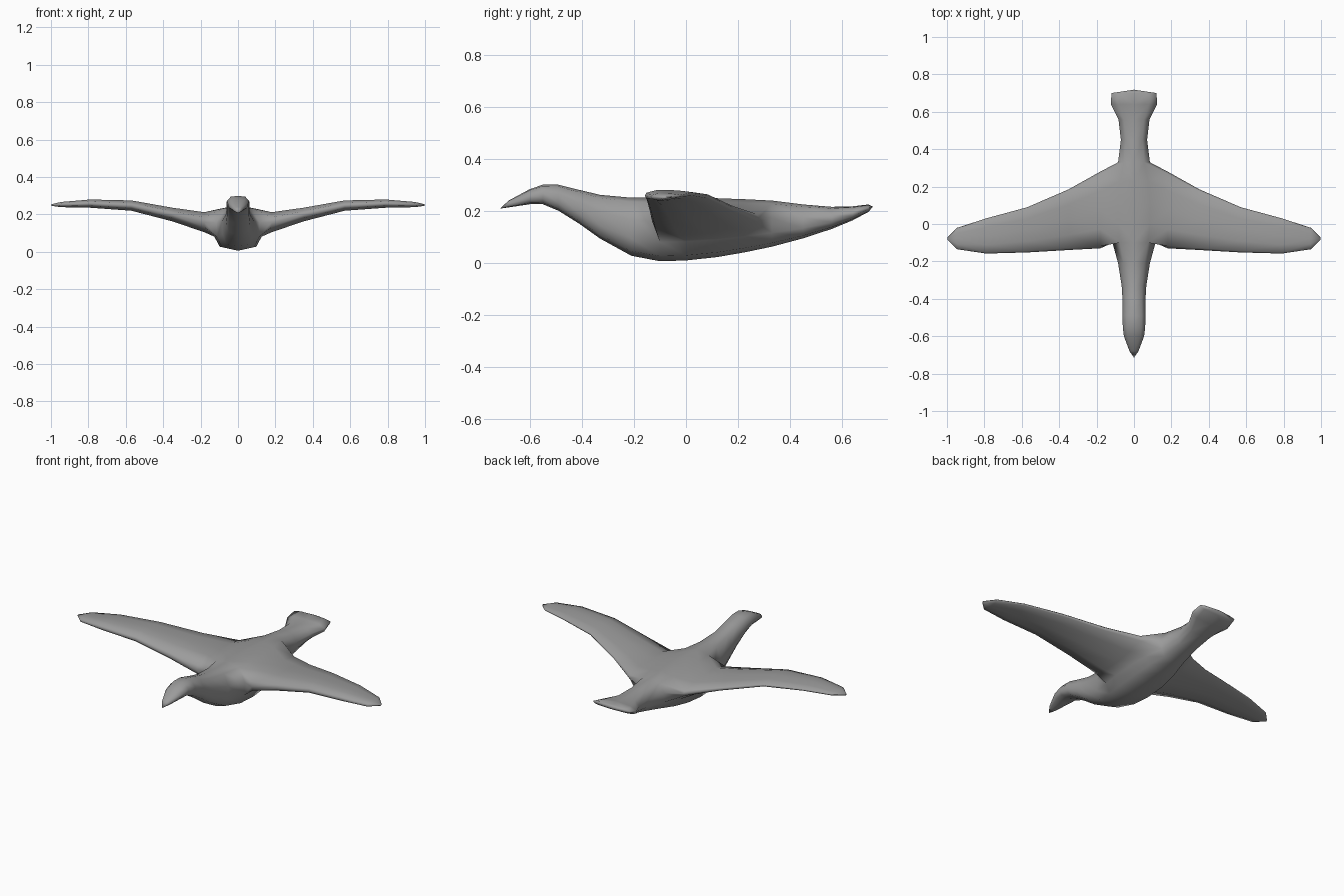
import bpy, bmesh

if "Cube" in bpy.data.objects:
    bpy.data.objects.remove(bpy.data.objects["Cube"])

# One flat colour
grey = bpy.data.materials.new("feather_grey")
grey.diffuse_color = (0.33, 0.33, 0.33, 1)
grey.use_nodes = True
grey.node_tree.nodes["Principled BSDF"].inputs["Base Color"].default_value = grey.diffuse_color

# Body rings from head to tail: y, top z, bottom z, half width
RINGS = [(-.68, .24, .213, .024), (-.6, .283, .225, .054), (-.55, .3, .225, .06),
         (-.49, .3, .2, .061), (-.41, .28, .15, .061), (-.33, .261, .093, .066),
         (-.21, .25, .027, .085), (-.1, .25, .006, .115), (0, .25, .009, .13),
         (.12, .248, .022, .13), (.23, .244, .041, .115), (.33, .239, .062, .085),
         (.45, .224, .094, .07), (.56, .215, .13, .083), (.64, .217, .163, .124),
         (.7, .224, .195, .12)]
# Half cross-section: share of width, share of height
SECTION = [(0, 1), (.65, .93), (1, .62), (.97, .3), (.76, .08), (0, 0)]
FIRST, LAST = 7, 11          # rings between which the wing grows

# Wing stations: x, leading y, trailing y, top z, bottom z
STATIONS = [(.18, -.13, .28, .212, .105), (.35, -.139, .185, .236, .163),
            (.57, -.152, .09, .275, .22), (.79, -.158, .03, .28, .236),
            (.945, -.135, -.02, .267, .239), (.997, -.085, -.072, .255, .246)]
# Wing section: share of chord, share of thickness, going round
WING = [(.03, .75), (.25, 1), (.5, 1), (.75, .92), (.97, .78), (1, .65),
        (.97, .5), (.75, .25), (.5, .06), (.25, 0), (.03, .25), (0, .5)]


def bridge(bm, a, b, closed=False):
    n = len(a)
    for i in range(n if closed else n - 1):
        j = (i + 1) % n
        bm.faces.new((a[i], a[j], b[j], b[i]))


bm = bmesh.new()
rows = [[bm.verts.new((w * u, y, zb + (zt - zb) * v)) for u, v in SECTION]
        for y, zt, zb, w in RINGS]

# Body skin, left open where the wing joins
for r in range(len(rows) - 1):
    a, b = rows[r], rows[r + 1]
    if FIRST <= r < LAST:
        bridge(bm, a[:2], b[:2])
        bridge(bm, a[3:], b[3:])
    else:
        bridge(bm, a, b)

# Beak tip and tail tip
for row, tip in ((rows[0], (0, -.715, .208)), (rows[-1], (0, .718, .215))):
    point = bm.verts.new(tip)
    for p, q in zip(row, row[1:]):
        bm.faces.new((p, q, point))

# Wing lofted out of the open side of the body
span = range(FIRST, LAST + 1)
loop = ([rows[r][1] for r in span] + [rows[LAST][2]]
        + [rows[r][3] for r in reversed(span)] + [rows[FIRST][2]])
for x, lead, trail, top, low in STATIONS:
    ring = [bm.verts.new((x, lead + (trail - lead) * u, low + (top - low) * v))
            for u, v in WING]
    bridge(bm, loop, ring, True)
    loop = ring
bm.faces.new(loop)

# Remove the unused points inside the wing root and mirror to the other side
bmesh.ops.delete(bm, geom=[v for v in bm.verts if not v.link_faces], context='VERTS')
bmesh.ops.mirror(bm, geom=bm.verts[:] + bm.edges[:] + bm.faces[:],
                 axis='X', merge_dist=.0005)
bmesh.ops.remove_doubles(bm, verts=bm.verts, dist=.0005)
bmesh.ops.recalc_face_normals(bm, faces=bm.faces)
for f in bm.faces:
    f.smooth = True

mesh = bpy.data.meshes.new("bird_body_and_wings")
bm.to_mesh(mesh)
bm.free()
mesh.materials.append(grey)
bird = bpy.data.objects.new("bird_body_and_wings", mesh)
bpy.context.collection.objects.link(bird)
